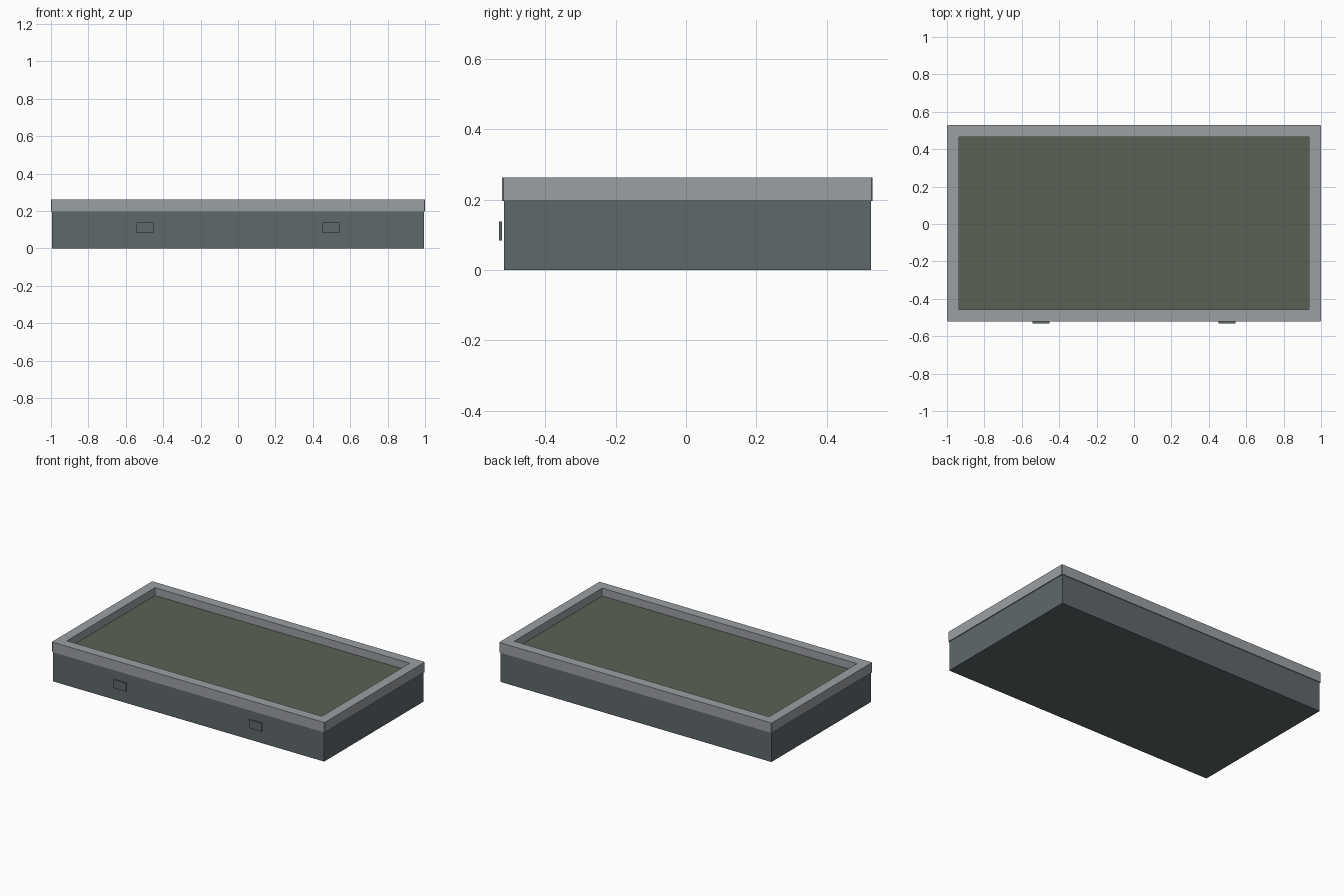
import bpy, bmesh

if "Cube" in bpy.data.objects:
    bpy.data.objects.remove(bpy.data.objects["Cube"])


def material(name, rgb):
    m = bpy.data.materials.new(name)
    m.diffuse_color = (*rgb, 1)
    m.use_nodes = True
    m.node_tree.nodes["Principled BSDF"].inputs["Base Color"].default_value = m.diffuse_color
    return m


RIM = material("light grey", (0.33, 0.35, 0.37))
BODY = material("slate grey", (0.115, 0.138, 0.146))
SOIL = material("olive soil", (0.105, 0.12, 0.089))


def finish(name, bm, mat):
    bmesh.ops.recalc_face_normals(bm, faces=bm.faces)
    mesh = bpy.data.meshes.new(name)
    bm.to_mesh(mesh)
    bm.free()
    mesh.materials.append(mat)
    ob = bpy.data.objects.new(name, mesh)
    bpy.context.collection.objects.link(ob)
    return ob


def box(name, lo, hi, mat):
    bm = bmesh.new()
    bmesh.ops.create_cube(bm, size=1)
    for v in bm.verts:
        v.co = [lo[i] if v.co[i] < 0 else hi[i] for i in range(3)]
    return finish(name, bm, mat)


def frame(name, x, y0, y1, width, z0, z1, mat, chamfer):
    """Rectangular ring with slightly chamfered outer corners."""
    bm = bmesh.new()
    c = chamfer
    w = width
    outer = [(-x + c, y0), (x - c, y0), (x, y0 + c), (x, y1 - c),
             (x - c, y1), (-x + c, y1), (-x, y1 - c), (-x, y0 + c)]
    xi, a, b = x - w, y0 + w, y1 - w
    inner = [(-xi, a), (xi, a), (xi, a), (xi, b),
             (xi, b), (-xi, b), (-xi, b), (-xi, a)]
    loops = [[bm.verts.new((px, py, z)) for px, py in pts]
             for pts, z in ((outer, z0), (outer, z1), (inner, z1), (inner, z0))]
    for k in range(4):
        p, q = loops[k], loops[(k + 1) % 4]
        for i in range(8):
            j = (i + 1) % 8
            bm.faces.new((p[i], p[j], q[j], q[i]))
    bmesh.ops.remove_doubles(bm, verts=bm.verts, dist=1e-5)
    return finish(name, bm, mat)


# Planter trough, top rim and soil bed
box("trough", (-0.994, -0.517, 0), (0.994, 0.525, 0.196), BODY)
frame("rim", 1.0, -0.522, 0.530, 0.065, 0.196, 0.262, RIM, 0.004)
box("soil", (-0.935, -0.457, 0.19), (0.935, 0.465, 0.21), SOIL)

# Small plates on the front wall
for side, x in (("left", -0.497), ("right", 0.497)):
    box("front_plate_" + side, (x - 0.046, -0.531, 0.083),
        (x + 0.046, -0.522, 0.138), BODY)
